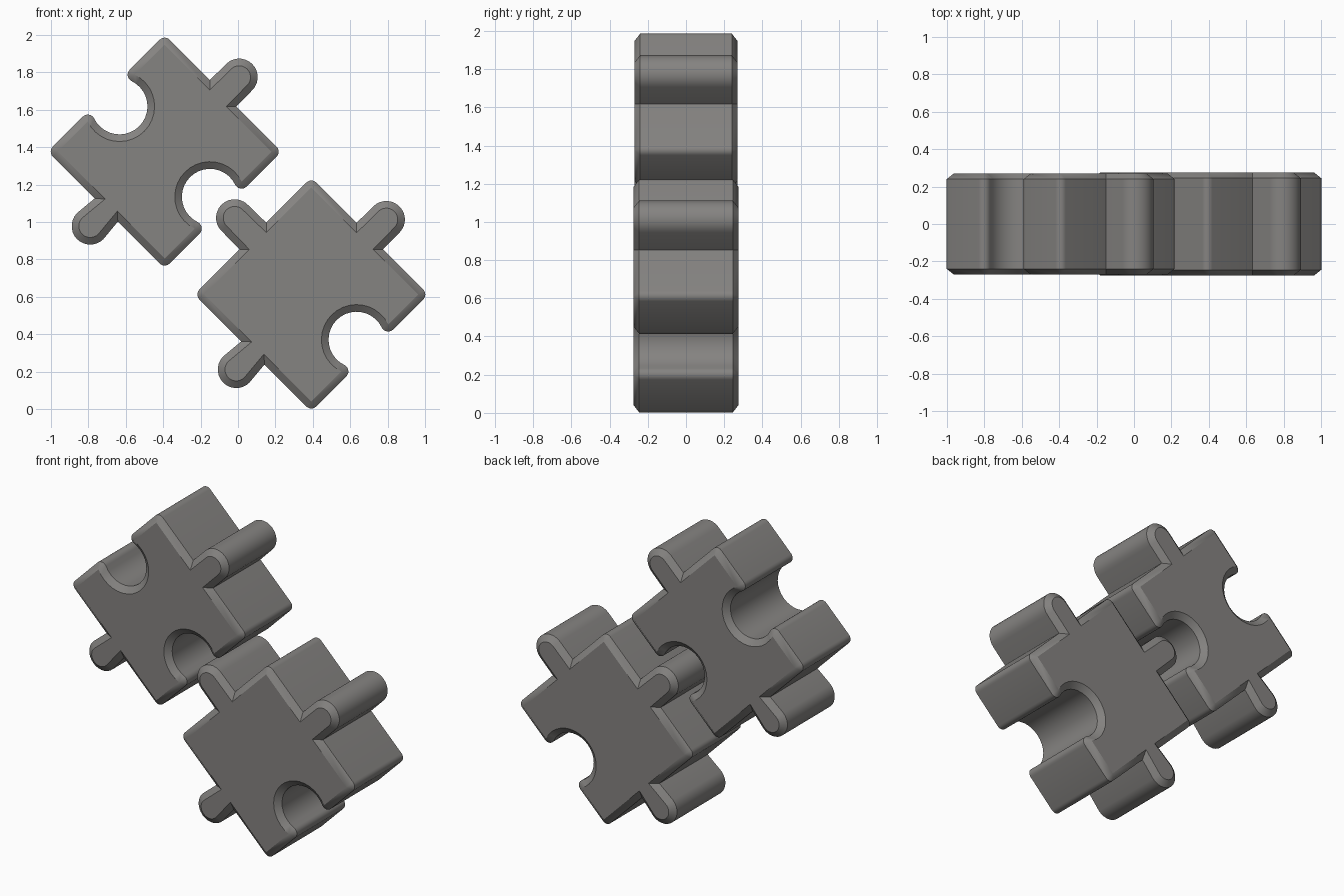
import bpy, bmesh, math
from mathutils import Vector

if "Cube" in bpy.data.objects:
    bpy.data.objects.remove(bpy.data.objects["Cube"])

HALF = 0.404      # half side of the flat face
EDGE = 0.038      # rounded border around the flat face
CHAMFER = 0.03    # depth of the border along y

grey = bpy.data.materials.new("warm grey")
grey.diffuse_color = (0.235, 0.228, 0.220, 1.0)
grey.use_nodes = True
grey.node_tree.nodes["Principled BSDF"].inputs["Base Color"].default_value = grey.diffuse_color


def tab(neck, reach):
    """Knob in side coordinates: u outward, v along the side."""
    r = 0.061
    pts = [(HALF, -neck)]
    for i in range(15):
        t = math.radians(-90 + 180 * i / 14)
        pts.append((reach + r * math.cos(t), r * math.sin(t)))
    return pts + [(HALF, neck)]


def socket():
    """Round notch cut into a side."""
    c, r = 0.342, 0.188
    a = math.acos((HALF - c) / r)
    sweep = 2 * math.pi - 2 * a
    return [(c + r * math.cos(-a - sweep * i / 20), r * math.sin(-a - sweep * i / 20))
            for i in range(21)]


def face_outline(sides, cx, cz):
    """Counter-clockwise outline; the first side faces upper right."""
    pts = []
    for k, feature in enumerate(sides):
        a = math.radians(45 + 90 * k)
        u, v = Vector((math.cos(a), math.sin(a))), Vector((-math.sin(a), math.cos(a)))
        for pu, pv in [(HALF, -HALF)] + feature:
            pts.append(Vector((cx, cz)) + u * pu + v * pv)
    return pts


def offset_pairs(pts):
    """Pairs of (face point, border point), with arcs round convex corners."""
    pairs = []
    for i, p in enumerate(pts):
        d1 = (p - pts[i - 1]).normalized()
        d2 = (pts[(i + 1) % len(pts)] - p).normalized()
        n1, n2 = Vector((d1.y, -d1.x)), Vector((d2.y, -d2.x))
        turn = math.atan2(d1.x * d2.y - d1.y * d2.x, d1.dot(d2))
        if turn > 0.4:
            a = math.atan2(n1.y, n1.x)
            for j in range(7):
                t = a + turn * j / 6
                pairs.append((p, p + Vector((math.cos(t), math.sin(t))) * EDGE))
        else:
            pairs.append((p, p + (n1 + n2) * (EDGE / (1 + n1.dot(n2)))))
    return pairs


def puzzle_piece(name, sides, cx, cz, depth):
    pairs = offset_pairs(face_outline(sides, cx, cz))
    bm = bmesh.new()
    rings = []
    for which, y in ((0, -depth), (1, -depth + CHAMFER), (1, depth - CHAMFER), (0, depth)):
        rings.append([bm.verts.new((p[which].x, y, p[which].y)) for p in pairs])
    n = len(pairs)
    for a, b in zip(rings, rings[1:]):
        for i in range(n):
            j = (i + 1) % n
            bm.faces.new((a[i], a[j], b[j], b[i]))
    bm.faces.new(rings[0])
    bm.faces.new(rings[3])
    bmesh.ops.remove_doubles(bm, verts=bm.verts[:], dist=1e-5)
    bmesh.ops.recalc_face_normals(bm, faces=bm.faces[:])
    mesh = bpy.data.meshes.new(name)
    bm.to_mesh(mesh)
    bm.free()
    mesh.materials.append(grey)
    obj = bpy.data.objects.new(name, mesh)
    bpy.context.collection.objects.link(obj)
    bpy.ops.object.select_all(action='DESELECT')
    obj.select_set(True)
    bpy.context.view_layer.objects.active = obj
    bpy.ops.object.shade_smooth_by_angle(angle=math.radians(30))


# sides in order: upper right, upper left, lower left, lower right
puzzle_piece("upper_puzzle_piece",
             [tab(0.062, 0.563), socket(), tab(0.046, 0.563), socket()],
             -0.392, 1.376, 0.27)
puzzle_piece("lower_puzzle_piece",
             [tab(0.062, 0.567), tab(0.064, 0.58), tab(0.046, 0.567), socket()],
             0.392, 0.612, 0.275)
